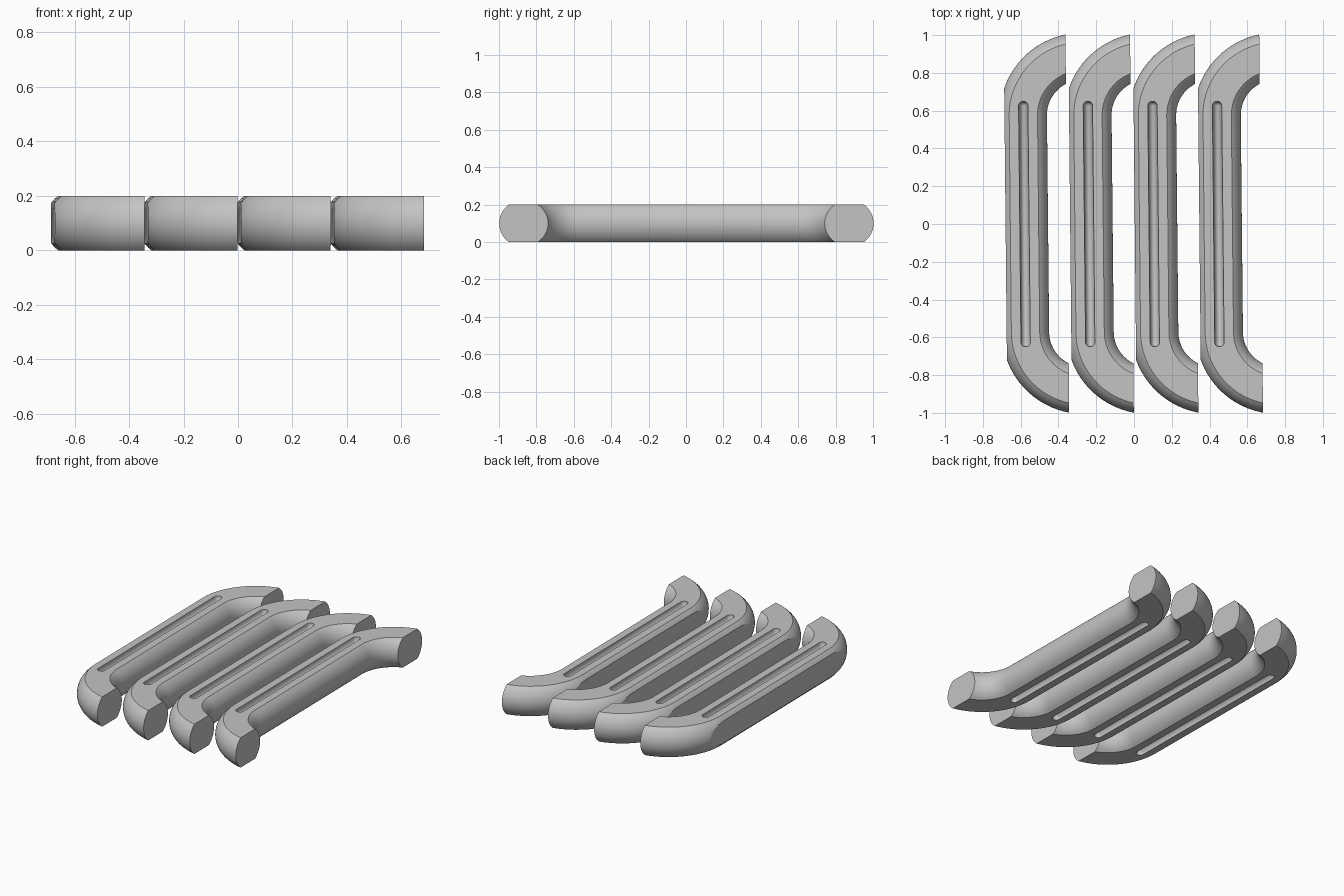
import bpy, bmesh, math
from mathutils import Vector, Matrix

if "Cube" in bpy.data.objects:
    bpy.data.objects.remove(bpy.data.objects["Cube"])

HALF_H = 0.10      # half thickness between the flat faces
R = 0.125          # radius of the round section
BEND = 0.31        # centreline radius of the end bends
BEND_Y = 0.574     # where the bends begin
END_X = 0.227      # plane of the mounting ends
BACK_X = -0.10     # flat on the outer side
SPACING = 0.342

grey = bpy.data.materials.new("light grey")
grey.diffuse_color = (0.55, 0.55, 0.55, 1)
grey.use_nodes = True
grey.node_tree.nodes["Principled BSDF"].inputs["Base Color"].default_value = grey.diffuse_color


def section():
    """Circle with the top and bottom cut flat: (sideways, up) pairs."""
    t = math.asin(HALF_H / R)
    n = 16
    arc = [-t + 2 * t * i / n for i in range(n + 1)]
    right = [(R * math.cos(a), R * math.sin(a)) for a in arc]
    return right + [(-x, -z) for x, z in right]


def path():
    """Centreline points with their outward (toward the grip) normals."""
    n = 28
    top = []
    for i in range(n + 1):
        a = math.pi / 2 * i / n
        normal = Vector((math.cos(a), -math.sin(a), 0))
        top.append((Vector((BEND, BEND_Y, 0)) - BEND * normal, normal))
    flip = Matrix.Diagonal((1, -1, 1))
    return [(flip @ p, flip @ d) for p, d in reversed(top)] + top


def cut(bm, co, no):
    """Slice off one side of the solid and close the opening."""
    geom = bm.verts[:] + bm.edges[:] + bm.faces[:]
    res = bmesh.ops.bisect_plane(bm, geom=geom, plane_co=co, plane_no=no, clear_outer=True)
    edges = [e for e in res["geom_cut"] if isinstance(e, bmesh.types.BMEdge)]
    bmesh.ops.holes_fill(bm, edges=[e for e in edges if e.is_boundary], sides=0)


def finish(bm, name):
    bmesh.ops.recalc_face_normals(bm, faces=bm.faces)
    mesh = bpy.data.meshes.new(name)
    bm.to_mesh(mesh)
    bm.free()
    mesh.materials.append(grey)
    obj = bpy.data.objects.new(name, mesh)
    bpy.context.collection.objects.link(obj)
    return obj


# Handle bar: swept section, squared ends and a flat back
bm = bmesh.new()
prof = section()
rings = [[bm.verts.new(p + d * s + Vector((0, 0, z + HALF_H))) for s, z in prof]
         for p, d in path()]
count = len(prof)
for a, b in zip(rings, rings[1:]):
    for i in range(count):
        j = (i + 1) % count
        bm.faces.new((a[i], a[j], b[j], b[i]))
bm.faces.new(rings[0])
bm.faces.new(rings[-1])
cut(bm, (END_X, 0, 0), (1, 0, 0))
cut(bm, (BACK_X, 0, 0), (-1, 0, 0))
handle = finish(bm, "handle_1")

# Round-bottomed grooves in the top and bottom faces
bm = bmesh.new()
for z in (0, 2 * HALF_H):
    ball = bmesh.ops.create_uvsphere(bm, u_segments=24, v_segments=13, radius=0.025,
                                     matrix=Matrix.Rotation(math.pi / 2, 4, 'X'))["verts"]
    for v in ball:
        v.co.y += math.copysign(0.625, v.co.y)
        v.co.z = v.co.z * 1.5 + z
cutter = finish(bm, "groove_cutter")
cutter.hide_render = True

mod = handle.modifiers.new("grooves", 'BOOLEAN')
mod.operation = 'DIFFERENCE'
mod.solver = 'EXACT'
mod.object = cutter
bpy.context.view_layer.objects.active = handle
handle.select_set(True)
bpy.ops.object.modifier_apply(modifier=mod.name)
bpy.data.objects.remove(cutter)
bpy.ops.object.shade_smooth_by_angle(angle=math.radians(30))

# Row of four slightly turned handles
for i in range(4):
    obj = handle if i == 0 else handle.copy()
    if i:
        obj.name = f"handle_{i + 1}"
        bpy.context.collection.objects.link(obj)
    obj.location = (-0.58 + i * SPACING, 0, 0)
    obj.rotation_euler = (0, 0, 0.01)
